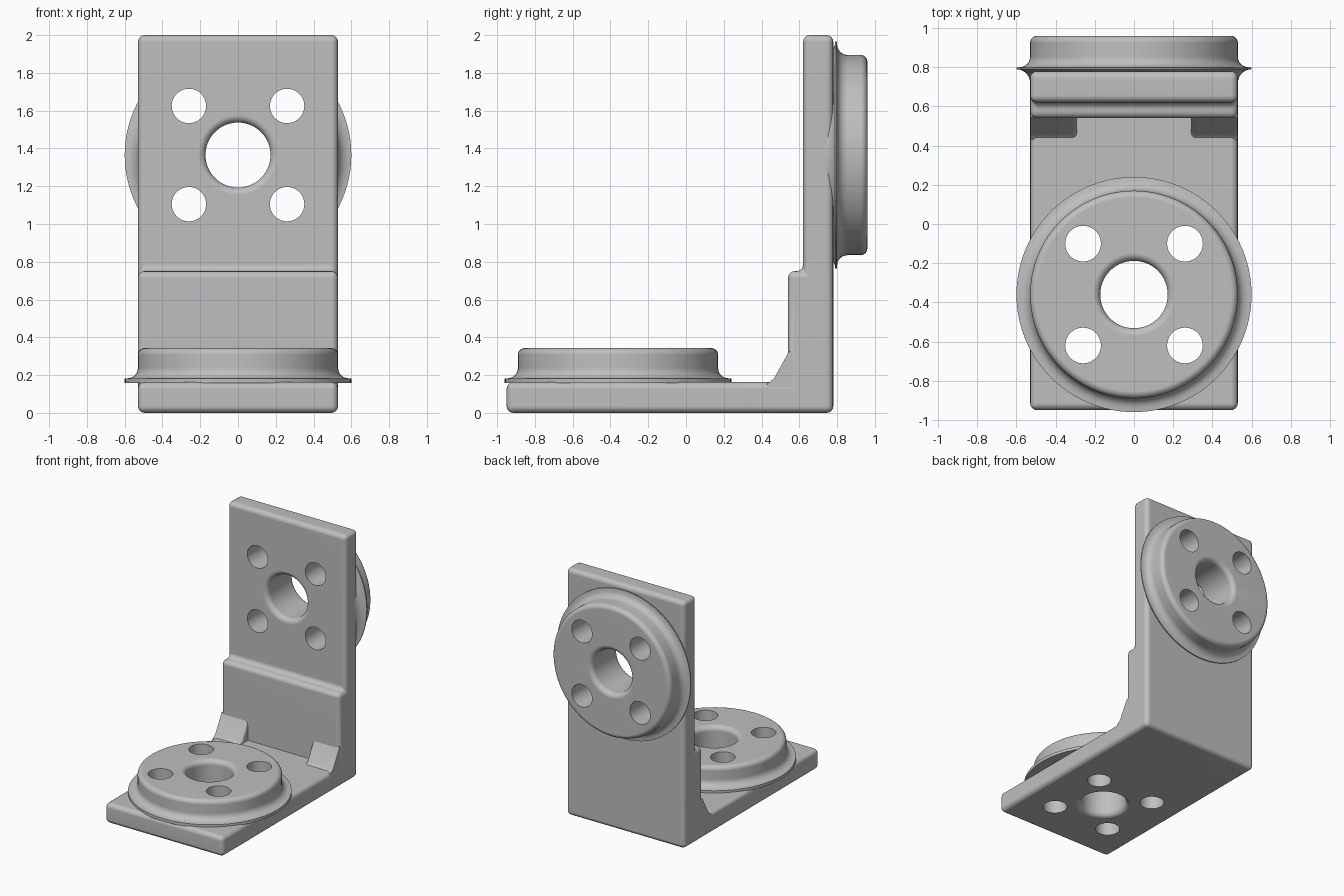
import bpy, bmesh
from math import sin, cos, pi, radians
from mathutils import Matrix, Vector

cube = bpy.data.objects.get("Cube")
if cube:
    bpy.data.objects.remove(cube, do_unlink=True)

grey = bpy.data.materials.new("plain grey")
grey.use_nodes = True
colour = (0.52, 0.52, 0.52, 1)
grey.diffuse_color = colour
grey.node_tree.nodes["Principled BSDF"].inputs["Base Color"].default_value = colour

HALF = 0.53      # half width of the bracket
HUB = 0.53       # hub radius
FLANGE = 0.6     # flange radius
BORE = 0.172     # centre hole radius
BOLT = 0.26      # bolt hole offset


def make(name, bm, matrix=Matrix()):
    bmesh.ops.transform(bm, matrix=matrix, verts=bm.verts)
    bmesh.ops.recalc_face_normals(bm, faces=bm.faces)
    mesh = bpy.data.meshes.new(name)
    bm.to_mesh(mesh)
    bm.free()
    mesh.materials.append(grey)
    ob = bpy.data.objects.new(name, mesh)
    bpy.context.collection.objects.link(ob)
    return ob


def arc(cx, cy, r, a0, a1, n=6):
    return [(cx + r * cos(radians(a0 + (a1 - a0) * i / n)),
             cy + r * sin(radians(a0 + (a1 - a0) * i / n))) for i in range(n + 1)]


def lathe(bm, profile, centre=(0, 0), steps=96):
    """Spin (radius, height) points about a vertical axis."""
    off = Vector((*centre, 0))
    verts = [bm.verts.new(Vector((r, 0, h)) + off) for r, h in profile]
    edges = [bm.edges.new(p) for p in zip(verts, verts[1:])]
    bmesh.ops.spin(bm, geom=verts + edges, cent=off, axis=(0, 0, 1),
                   angle=2 * pi, steps=steps)
    bmesh.ops.remove_doubles(bm, verts=bm.verts, dist=1e-5)


def prism(profile, x0, x1):
    """Extrude a (y, z) outline across x."""
    bm = bmesh.new()
    face = bm.faces.new([bm.verts.new((x0, y, z)) for y, z in profile])
    out = bmesh.ops.extrude_face_region(bm, geom=[face])
    moved = [v for v in out["geom"] if isinstance(v, bmesh.types.BMVert)]
    bmesh.ops.translate(bm, verts=moved, vec=(x1 - x0, 0, 0))
    bmesh.ops.recalc_face_normals(bm, faces=bm.faces)
    return bm


def round_edges(bm, edges, size):
    bmesh.ops.bevel(bm, geom=edges, offset=size, segments=4, profile=0.5,
                    affect='EDGES', clamp_overlap=True)


# L-shaped bracket, with a thicker lower wall; the inner corner stays crisp
corner = (0.54, 0.163)
outline = [(-0.95, 0), (0.78, 0), (0.78, 2), (0.62, 2), (0.62, 0.75),
           (0.54, 0.75), corner, (-0.95, 0.163)]
bm = prism(outline, -HALF, HALF)
at_corner = lambda v: abs(v.co.y - corner[0]) + abs(v.co.z - corner[1]) < 0.001
round_edges(bm, [e for e in bm.edges if not all(at_corner(v) for v in e.verts)], 0.036)
bracket = make("bracket", bm)

# Corner gussets
parts = [bracket]
for side, x in (("right", -0.528), ("left", 0.528)):
    shape = [(0.43, 0.155), (0.465, 0.18), (0.545, 0.325), (0.6, 0.325), (0.6, 0.1), (0.43, 0.1)]
    bm = prism(shape, x, 0.29 if x > 0 else -0.29)
    inner = [e for e in bm.edges if all(abs(v.co.x) < 0.3 for v in e.verts)
             and all(v.co.z > 0.15 and v.co.y < 0.55 for v in e.verts)]
    round_edges(bm, inner, 0.02)
    parts.append(make(side + "_gusset", bm))

# Flanged hubs: height 0 is the plate face each hub sits on
TOP = 0.18


def hub_profile(coved):
    if coved:
        under = [(0, -0.06), (HUB, -0.06)] + arc(FLANGE, -0.06, 0.07, 180, 90)[1:]
    else:
        under = [(0, -0.006), (FLANGE, -0.006)]
    cove = arc(HUB + 0.055, 0.075, 0.055, 270, 180)
    rim = arc(HUB - 0.035, TOP - 0.035, 0.035, 0, 90)
    return under + [(FLANGE, 0.018)] + cove + rim + [(0, TOP)]


def hole_cutter(low, high):
    f = 0.04
    r = BORE + f
    bm = bmesh.new()
    lathe(bm, [(0, low - 0.02), (r, low - 0.02)] + arc(r, low + f, f, 270, 180)
          + arc(r, high - f, f, 180, 90) + [(r, high + 0.02), (0, high + 0.02)])
    for sx in (-1, 1):
        for sy in (-1, 1):
            lathe(bm, [(0, low - 0.05), (0.091, low - 0.05), (0.091, high + 0.05),
                       (0, high + 0.05)], (sx * BOLT, sy * BOLT), 48)
    return bm


def cut(ob, cutter):
    mod = ob.modifiers.new("holes", 'BOOLEAN')
    mod.object = cutter
    mod.operation = 'DIFFERENCE'
    mod.solver = 'EXACT'
    bpy.context.view_layer.objects.active = ob
    bpy.ops.object.modifier_apply(modifier=mod.name)


placements = [
    ("base_hub", Matrix.Translation((0, -0.36, 0.163)), -0.163, False),
    ("back_hub", Matrix.Translation((0, 0.78, 1.365)) @ Matrix.Rotation(-pi / 2, 4, 'X'), -0.16, True),
]
for name, place, low, coved in placements:
    bm = bmesh.new()
    lathe(bm, hub_profile(coved))
    hub = make(name, bm, place)
    cutter = make(name + "_cutter", hole_cutter(low, TOP), place)
    cutter.hide_render = True
    cut(hub, cutter)
    cut(bracket, cutter)
    bpy.data.objects.remove(cutter, do_unlink=True)
    parts.append(hub)

# Smooth fillets, flat faces kept flat
for ob in parts:
    bpy.ops.object.select_all(action='DESELECT')
    ob.select_set(True)
    bpy.context.view_layer.objects.active = ob
    bpy.ops.object.shade_smooth_by_angle(angle=radians(35))
    mod = ob.modifiers.new("even_normals", 'WEIGHTED_NORMAL')
    mod.keep_sharp = True
